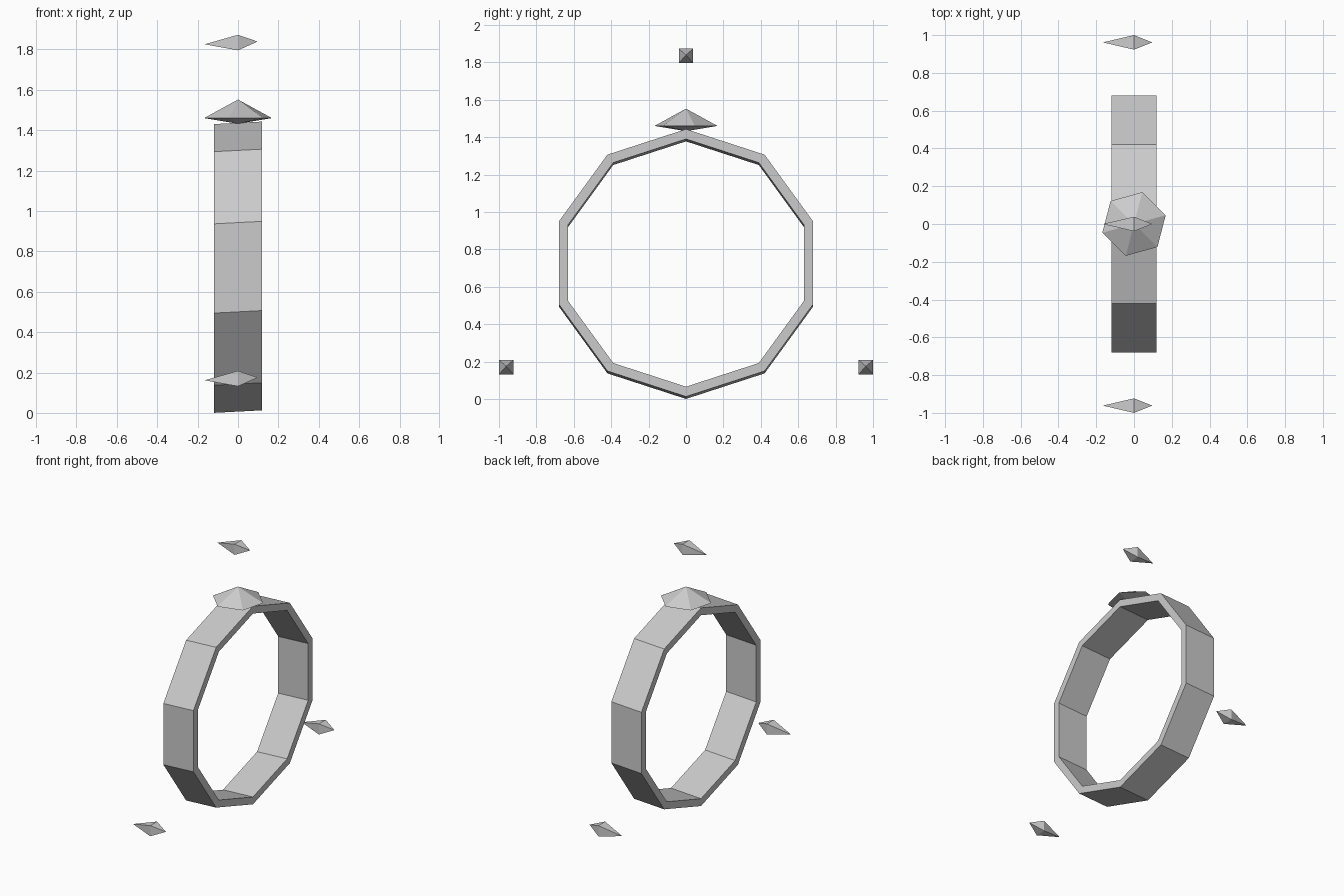
import bpy, math

if "Cube" in bpy.data.objects:
    bpy.data.objects.remove(bpy.data.objects["Cube"])

SHEAR = 0.052  # slight rise in z towards +x, shared by band and darts


def make(name, verts, faces):
    mesh = bpy.data.meshes.new(name)
    mesh.from_pydata(verts, [], faces)
    mesh.update()
    obj = bpy.data.objects.new(name, mesh)
    bpy.context.collection.objects.link(obj)
    return obj


def bipyramid(name, ring, tip_a, tip_b):
    """Closed double pyramid; ring runs counter-clockwise seen from tip_a."""
    n = len(ring)
    faces = []
    for i in range(n):
        j = (i + 1) % n
        faces += [(i, j, n), (j, i, n + 1)]
    return make(name, ring + [tip_a, tip_b], faces)


# Ten-sided band, axis along x
N, HALF_W, R_OUT, R_IN, MID_Z = 10, 0.12, 0.715, 0.662, 0.7215
verts = []
for x, r in ((-HALF_W, R_OUT), (HALF_W, R_OUT), (HALF_W, R_IN), (-HALF_W, R_IN)):
    for i in range(N):
        a = math.tau * i / N
        verts.append((x, r * math.sin(a), MID_Z + SHEAR * x + r * math.cos(a)))
faces = []
for k in range(4):
    m = (k + 1) % 4
    for i in range(N):
        j = (i + 1) % N
        faces.append((k * N + i, m * N + i, m * N + j, k * N + j))
make("band", verts, faces)

# Six-sided gem on top of the band
gem_ring = []
for i in range(6):
    a = math.radians(15.5 + 60 * i)
    gem_ring.append((0.174 * math.cos(a), 0.174 * math.sin(a), 1.46))
bipyramid("gem", gem_ring, (0, 0, 1.552), (0, 0, 1.432))

# Three small floating darts with square waists
S = 0.0385
for name, y, z in (("dart_top", 0, 1.834), ("dart_front", -0.9615, 0.17), ("dart_back", 0.9615, 0.17)):
    ring = [(0, y + S * a, z + S * b) for a, b in ((-1, -1), (1, -1), (1, 1), (-1, 1))]
    bipyramid(name, ring, (0.097, y, z + SHEAR * 0.097), (-0.165, y, z - SHEAR * 0.165))

# Consistent outward normals
import bmesh
for obj in bpy.context.collection.objects:
    bm = bmesh.new()
    bm.from_mesh(obj.data)
    bmesh.ops.recalc_face_normals(bm, faces=bm.faces)
    bm.to_mesh(obj.data)
    bm.free()
